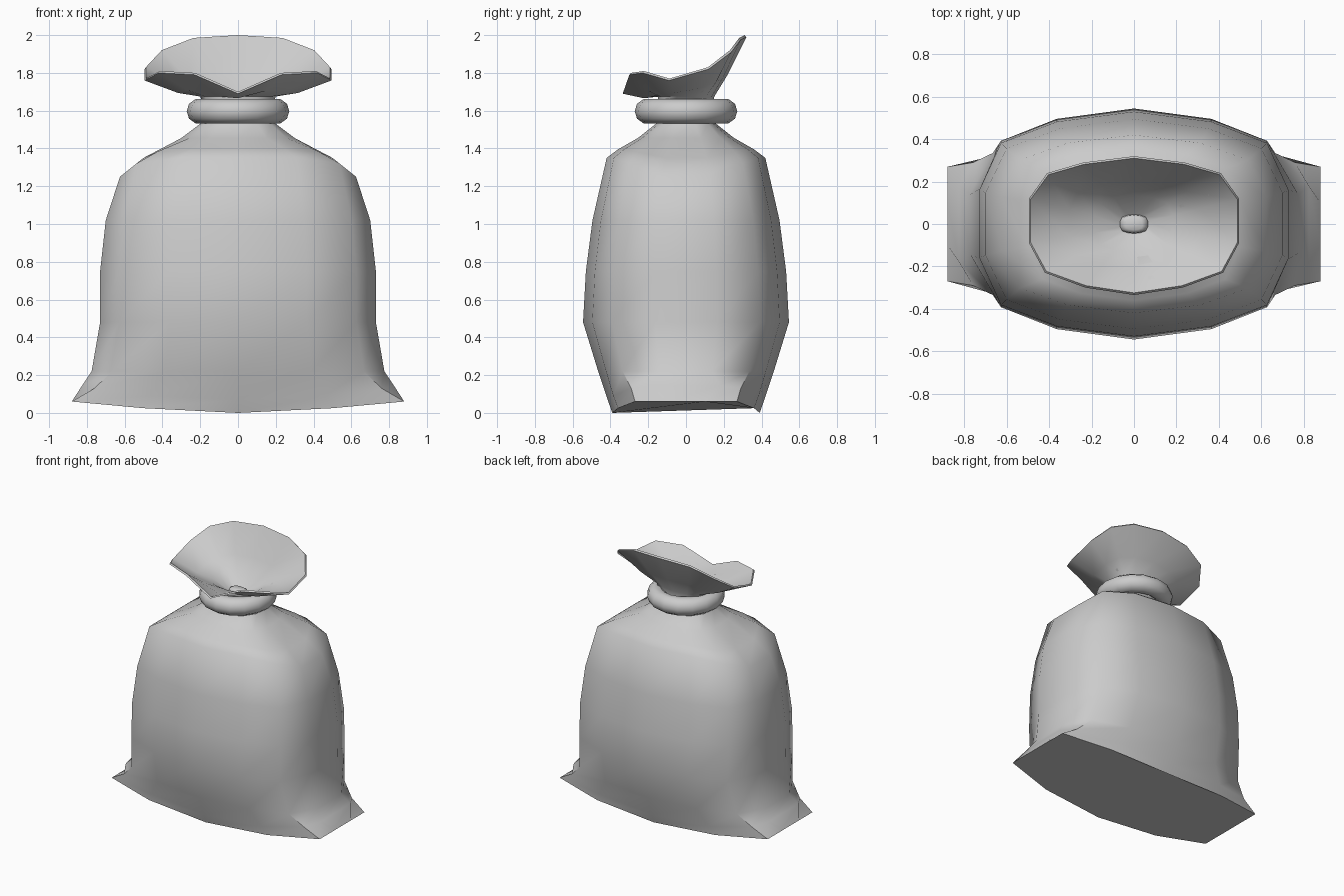
import bpy
import bmesh
import math
from mathutils import Vector

if "Cube" in bpy.data.objects:
    bpy.data.objects.remove(bpy.data.objects["Cube"])

# One cloth colour
cloth = bpy.data.materials.new("grey cloth")
cloth.use_nodes = True
grey = (0.6, 0.6, 0.6, 1)
cloth.diffuse_color = grey
cloth.node_tree.nodes["Principled BSDF"].inputs["Base Color"].default_value = grey


def finish(obj, angle):
    obj.data.materials.clear()
    obj.data.materials.append(cloth)
    bpy.ops.object.select_all(action="DESELECT")
    obj.select_set(True)
    bpy.context.view_layer.objects.active = obj
    bpy.ops.object.shade_smooth_by_angle(angle=math.radians(angle))


def mirror_x(half):
    """Close a front-to-back half outline into a full ring."""
    return half + [Vector((-p.x, p.y, p.z)) for p in reversed(half[1:-1])]


def mirror_xy(quarter):
    """Close a front-to-side quarter outline into a full ring."""
    pts = [Vector(p) for p in quarter]
    return mirror_x(pts + [Vector((p.x, -p.y, p.z)) for p in reversed(pts)])


def section(hx, hy, z, drop=0):
    """Rounded cross-section whose sides may sit lower than its front."""
    return mirror_xy([(0, -hy, z), (hx * 0.5, -hy * 0.91, z),
                      (hx * 0.86, -hy * 0.72, z - drop * 0.3),
                      (hx, -hy * 0.3, z - drop)])


def blend(a, b, t):
    return [p.lerp(q, t) for p, q in zip(a, b)]


# Base seam with pulled-out corners, and the fold just above it
base = mirror_xy([(0, -0.39, 0), (0.5, -0.36, 0.025), (0.88, -0.27, 0.06), (0.88, -0.1, 0.06)])
fold = mirror_xy([(0, -0.415, 0.07), (0.46, -0.385, 0.09), (0.76, -0.29, 0.13), (0.825, -0.18, 0.145)])

# Filled body, shoulders and gathered neck
body = [section(*s) for s in (
    (0.775, 0.465, 0.22), (0.73, 0.545, 0.48), (0.73, 0.53, 0.75),
    (0.70, 0.495, 1.02), (0.625, 0.42, 1.35, 0.1), (0.5, 0.36, 1.395, 0.045),
    (0.3, 0.255, 1.455), (0.2, 0.16, 1.53), (0.17, 0.14, 1.6))]
neck = section(0.2, 0.15, 1.675)

# Wavy open mouth, folded down at the front and raised at the back
rim = mirror_x([Vector(p) for p in (
    (0, -0.335, 1.69), (0.23, -0.3, 1.79), (0.42, -0.23, 1.8), (0.495, -0.09, 1.76),
    (0.495, 0.12, 1.82), (0.41, 0.24, 1.91), (0.24, 0.29, 1.975), (0, 0.32, 1.99))])
lip = [Vector((p.x * 0.985, p.y * 0.97, p.z + 0.01)) for p in rim]
throat = section(0.185, 0.135, 1.68)
flare = blend(neck, rim, 0.4)
inner_flare = blend(throat, lip, 0.4)
for ring in (flare, inner_flare):
    for p in ring:
        p.z -= 0.015
# Inside of the mouth down to a small knot
knot = [section(0.065, 0.045, 1.61), section(0.06, 0.042, 1.635), section(0.04, 0.028, 1.645)]

rings = [base, fold] + body + [neck, flare, rim, lip, inner_flare, throat] + knot

bm = bmesh.new()
loops = [[bm.verts.new(p) for p in ring] for ring in rings]
n = len(base)
for low, high in zip(loops, loops[1:]):
    for i in range(n):
        j = (i + 1) % n
        bm.faces.new((low[i], low[j], high[j], high[i]))
bm.faces.new(list(reversed(loops[0])))
bm.faces.new(loops[-1])
bmesh.ops.recalc_face_normals(bm, faces=bm.faces)
mesh = bpy.data.meshes.new("sack")
bm.to_mesh(mesh)
bm.free()
sack = bpy.data.objects.new("sack", mesh)
bpy.context.collection.objects.link(sack)
finish(sack, 55)

# Tie ring around the neck
bpy.ops.mesh.primitive_torus_add(major_segments=16, minor_segments=10, major_radius=0.205,
                                 minor_radius=0.067, location=(0, 0, 1.597))
tie = bpy.context.object
tie.name = "neck_tie"
finish(tie, 60)
